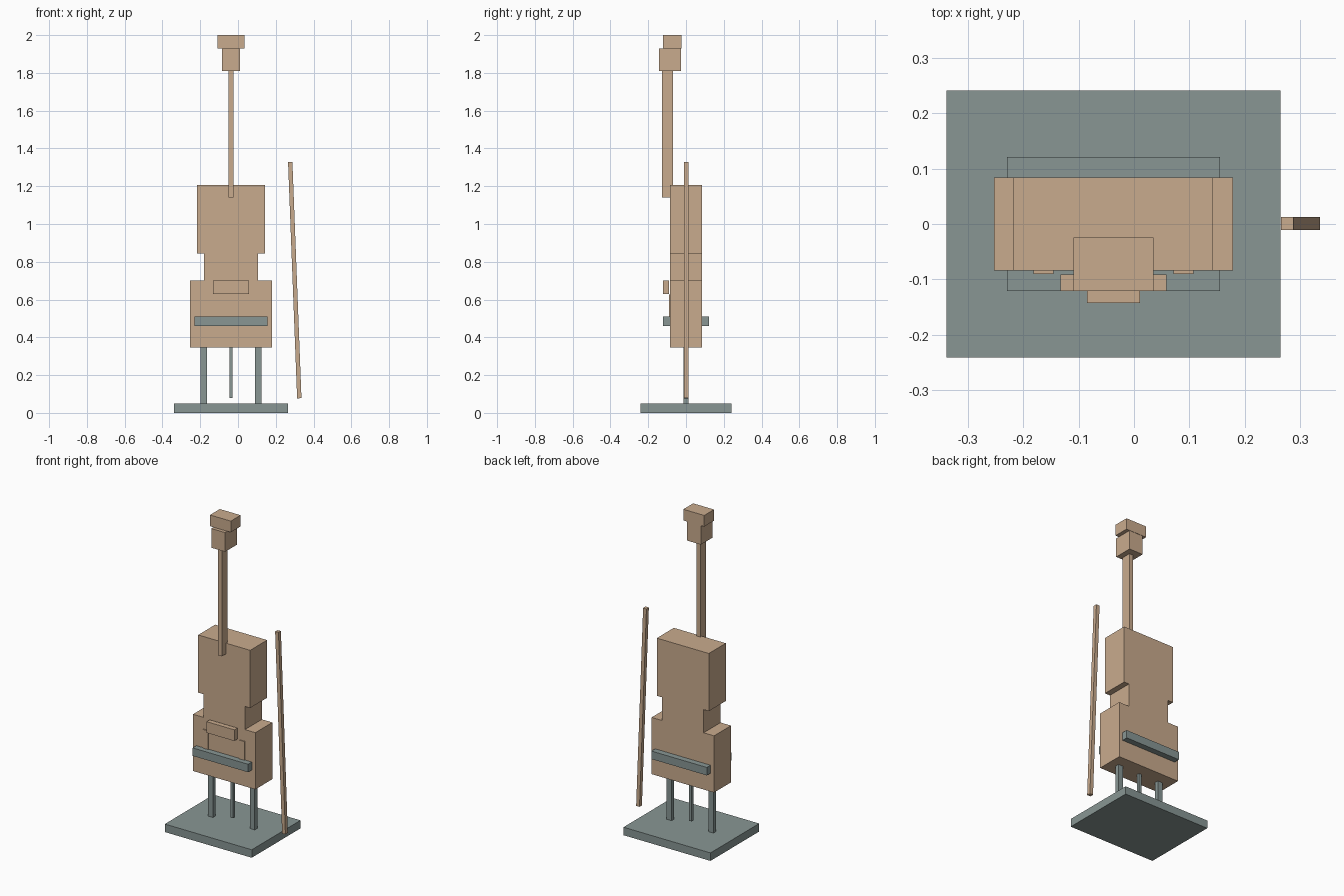
import bpy, bmesh, math
from mathutils import Matrix, Vector

if "Cube" in bpy.data.objects:
    bpy.data.objects.remove(bpy.data.objects["Cube"])


def material(name, rgb):
    m = bpy.data.materials.new(name)
    m.diffuse_color = (*rgb, 1.0)
    m.use_nodes = True
    m.node_tree.nodes["Principled BSDF"].inputs["Base Color"].default_value = m.diffuse_color
    return m


WOOD = material("tan wood", (0.584, 0.407, 0.270))
METAL = material("grey green metal", (0.246, 0.305, 0.296))


def box(name, mat, x, y, z, tilt=0.0):
    """Box from (min, max) ranges, optionally tilted about y at its centre."""
    size = [r[1] - r[0] for r in (x, y, z)]
    centre = Vector([(r[0] + r[1]) / 2 for r in (x, y, z)])
    mesh = bpy.data.meshes.new(name)
    bm = bmesh.new()
    bmesh.ops.create_cube(bm, size=1.0, matrix=Matrix.Diagonal((*size, 1.0)))
    bm.to_mesh(mesh)
    bm.free()
    mesh.materials.append(mat)
    obj = bpy.data.objects.new(name, mesh)
    obj.location = centre
    obj.rotation_euler = (0, tilt, 0)
    bpy.context.collection.objects.link(obj)
    return obj


CX = -0.037          # centre line of the instrument


def centred(name, mat, half_width, y, z):
    return box(name, mat, (CX - half_width, CX + half_width), y, z)


# Stand: base, two legs and the crossbar holding the body
centred("stand_base", METAL, 0.301, (-0.241, 0.241), (0.0, 0.05))
for side, s in (("left", -1), ("right", 1)):
    x = CX + s * 0.145
    box(f"stand_leg_{side}", METAL, (x - 0.017, x + 0.017), (-0.013, 0.013), (0.05, 0.345))
centred("stand_crossbar", METAL, 0.192, (-0.121, 0.121), (0.46, 0.51))

# Body in three blocks
DEPTH = (-0.084, 0.084)
centred("lower_body", WOOD, 0.216, DEPTH, (0.345, 0.70))
centred("waist", WOOD, 0.144, DEPTH, (0.70, 0.845))
centred("upper_body", WOOD, 0.180, DEPTH, (0.845, 1.206))

# End pin under the body
centred("end_pin", METAL, 0.009, (-0.009, 0.009), (0.08, 0.345))

# Bridge and the two sound hole plates
centred("bridge", WOOD, 0.096, (-0.121, -0.091), (0.63, 0.70))
for side, s in (("left", -1), ("right", 1)):
    x = CX + s * 0.126
    box(f"sound_hole_{side}", WOOD, (x - 0.018, x + 0.018), (-0.090, -0.082), (0.48, 0.627))

# Neck, peg box and head
centred("neck", WOOD, 0.014, (-0.127, -0.069), (1.14, 1.81))
centred("peg_box", WOOD, 0.048, (-0.143, -0.026), (1.81, 1.93))
centred("head", WOOD, 0.072, (-0.121, -0.024), (1.93, 2.0))

# Leaning bow
box("bow", WOOD, (0.289, 0.312), (-0.011, 0.013), (0.077, 1.329), tilt=-math.atan(0.048 / 1.25))
